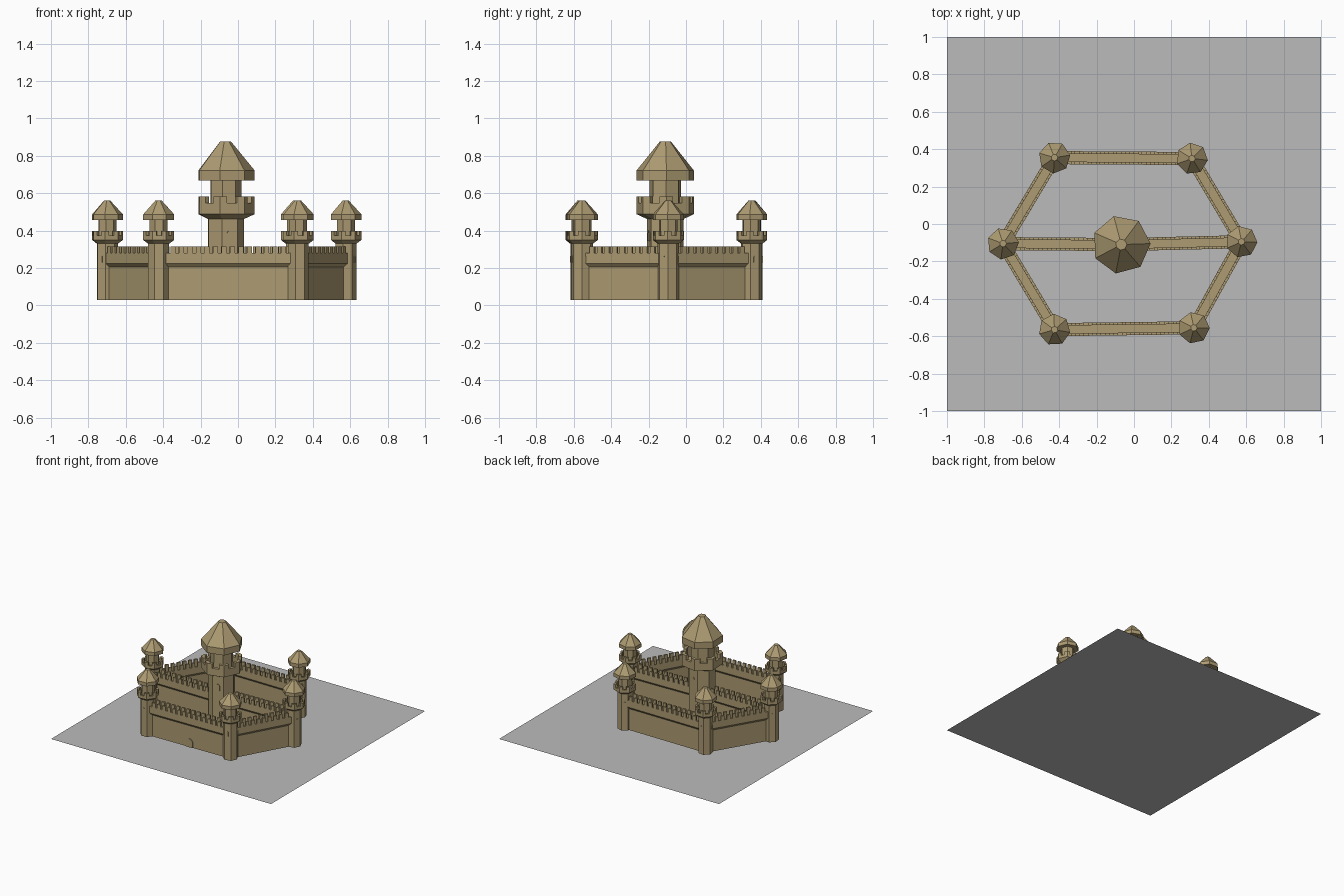
import bpy, bmesh, math
from mathutils import Matrix, Vector

if "Cube" in bpy.data.objects:
    bpy.data.objects.remove(bpy.data.objects["Cube"])

SIDES = 7
STEP = 2 * math.pi / SIDES


def material(name, rgb):
    m = bpy.data.materials.new(name)
    m.diffuse_color = (*rgb, 1)
    m.use_nodes = True
    m.node_tree.nodes["Principled BSDF"].inputs["Base Color"].default_value = m.diffuse_color
    return m


STONE = material("tan stone", (0.42, 0.33, 0.17))
GREY = material("ground grey", (0.50, 0.50, 0.50))


def finish(bm, name, mat, matrix):
    bmesh.ops.recalc_face_normals(bm, faces=bm.faces)
    me = bpy.data.meshes.new(name)
    bm.to_mesh(me)
    bm.free()
    me.materials.append(mat)
    ob = bpy.data.objects.new(name, me)
    ob.matrix_world = matrix
    bpy.context.collection.objects.link(ob)
    return ob


def prism(bm, outline, offset):
    """Closed prism from a flat outline swept along an offset vector."""
    off = Vector(offset)
    a = [bm.verts.new(p) for p in outline]
    b = [bm.verts.new(Vector(p) + off) for p in outline]
    n = len(a)
    bm.faces.new(a)
    bm.faces.new(b[::-1])
    for i in range(n):
        j = (i + 1) % n
        bm.faces.new((a[i], a[j], b[j], b[i]))


def polar(r, a, z=0.0):
    return Vector((r * math.cos(a), r * math.sin(a), z))


def arch(w, h, steps=6):
    """Round-topped opening outline, (across, up) pairs."""
    r = w / 2
    pts = [(-r, 0), (r, 0)]
    return pts + [(r * math.cos(math.pi * i / steps), h - r + r * math.sin(math.pi * i / steps))
                  for i in range(steps + 1)]


def plate(name, outline, pos, facing):
    """Thin plate standing on a wall that faces the given angle."""
    bm = bmesh.new()
    prism(bm, [(-0.003, u, v) for u, v in outline], (0.007, 0, 0))
    return finish(bm, name, STONE, Matrix.Translation(pos) @ Matrix.Rotation(facing, 4, 'Z'))


def tower(name, x, y, turn, profile, ring):
    """Seven-sided turned tower with corner merlons on its gallery."""
    bm = bmesh.new()
    rows = [[bm.verts.new(polar(r, i * STEP, z)) for i in range(SIDES)] for r, z in profile]
    for lo, hi in zip(rows, rows[1:]):
        for i in range(SIDES):
            j = (i + 1) % SIDES
            bm.faces.new((lo[i], lo[j], hi[j], hi[i]))
    bm.faces.new(rows[0][::-1])
    bm.faces.new(rows[-1])
    ro, ri, z0, z1 = ring
    for i in range(SIDES):
        c = [polar(1, (i + k) * STEP) for k in (-1, 0, 1)]
        path = [c[1].lerp(c[0], 0.3), c[1], c[1].lerp(c[2], 0.3)]
        pts = [p * ro for p in path] + [p * ri for p in reversed(path)]
        prism(bm, [(p.x, p.y, z0) for p in pts], (0, 0, z1 - z0))
    return finish(bm, name, STONE, Matrix.Translation((x, y, 0)) @ Matrix.Rotation(turn, 4, 'Z'))


def wall(name, p, q, start, end):
    """Curtain wall: flared section, sunken walkway and merlons on both sides."""
    p, q = Vector((*p, 0)), Vector((*q, 0))
    d = q - p
    length = d.length
    bm = bmesh.new()
    half = [(0.017, 0.03), (0.017, 0.205), (0.035, 0.225), (0.035, 0.28), (0.021, 0.28), (0.021, 0.255)]
    section = half + [(-u, z) for u, z in reversed(half)]
    prism(bm, [(0, u, z) for u, z in section], (length, 0, 0))
    run = length - start - end
    n = round(run / 0.046)
    pitch = run / n
    for i in range(n):
        x = start + (i + 0.5) * pitch - 0.014
        for u in (-0.035, 0.021):
            prism(bm, [(x, u, 0.279), (x + 0.028, u, 0.279),
                       (x + 0.028, u + 0.014, 0.279), (x, u + 0.014, 0.279)], (0, 0, 0.036))
    turn = math.atan2(d.y, d.x)
    return finish(bm, name, STONE, Matrix.Translation(p) @ Matrix.Rotation(turn, 4, 'Z'))


# Flat ground slab belonging to the model
bm = bmesh.new()
bm.faces.new([bm.verts.new(v) for v in ((-1, -1, 0), (1, -1, 0), (1, 1, 0), (-1, 1, 0))])
finish(bm, "base_sheet", GREY, Matrix.Identity(4))

# Corner towers: position and turn in degrees, counter-clockwise
corners = [(0.575, -0.095, -2), (0.31, 0.35, -6), (-0.425, 0.355, 9),
           (-0.70, -0.105, 5), (-0.425, -0.565, -10), (0.32, -0.555, -1)]
small = [(0.058, 0.03), (0.058, 0.33), (0.085, 0.35), (0.085, 0.373), (0.068, 0.373), (0.068, 0.355),
         (0.05, 0.355), (0.05, 0.458), (0.085, 0.458), (0.085, 0.487), (0.018, 0.56)]
keep_xy = Vector((-0.068, -0.11, 0))
for k, (x, y, deg) in enumerate(corners):
    turn = math.radians(deg)
    tower(f"corner_tower_{k + 1}", x, y, turn, small, (0.085, 0.068, 0.372, 0.397))
    # Arrow slit on the face that looks outward, and one on each side of it
    out = math.atan2(y - keep_xy.y, x - keep_xy.x)
    face = round((out - turn) / STEP - 0.5)
    for s in (-1, 1):
        a = turn + (face + s + 0.5) * STEP
        pos = Vector((x, y, 0.23)) + polar(0.058 * math.cos(STEP / 2), a)
        plate(f"arrow_slit_{k + 1}", arch(0.012, 0.035, 4), pos, a)

# Central keep
keep_turn = math.radians(2)
keep = [(0.1, 0.03), (0.1, 0.462), (0.157, 0.488), (0.157, 0.547), (0.13, 0.547), (0.13, 0.50),
        (0.086, 0.50), (0.086, 0.668), (0.157, 0.668), (0.157, 0.722), (0.03, 0.877)]
tower("keep", keep_xy.x, keep_xy.y, keep_turn, keep, (0.157, 0.13, 0.546, 0.583))
for i in (1, 5):
    a = keep_turn + (i + 0.5) * STEP
    pos = keep_xy + polar(0.1 * math.cos(STEP / 2), a, 0.345)
    plate("keep_window", arch(0.03, 0.055, 4), pos, a)

# Outer walls around the hexagon, and the cross wall through the keep
for k in range(6):
    wall(f"outer_wall_{k + 1}", corners[k][:2], corners[(k + 1) % 6][:2], 0.055, 0.055)
wall("cross_wall_left", corners[3][:2], keep_xy[:2], 0.055, 0.095)
wall("cross_wall_right", keep_xy[:2], corners[0][:2], 0.095, 0.055)

# Gate in the front wall
plate("gate", arch(0.07, 0.07, 8), (-0.04, -0.578, 0.03), -math.pi / 2)
